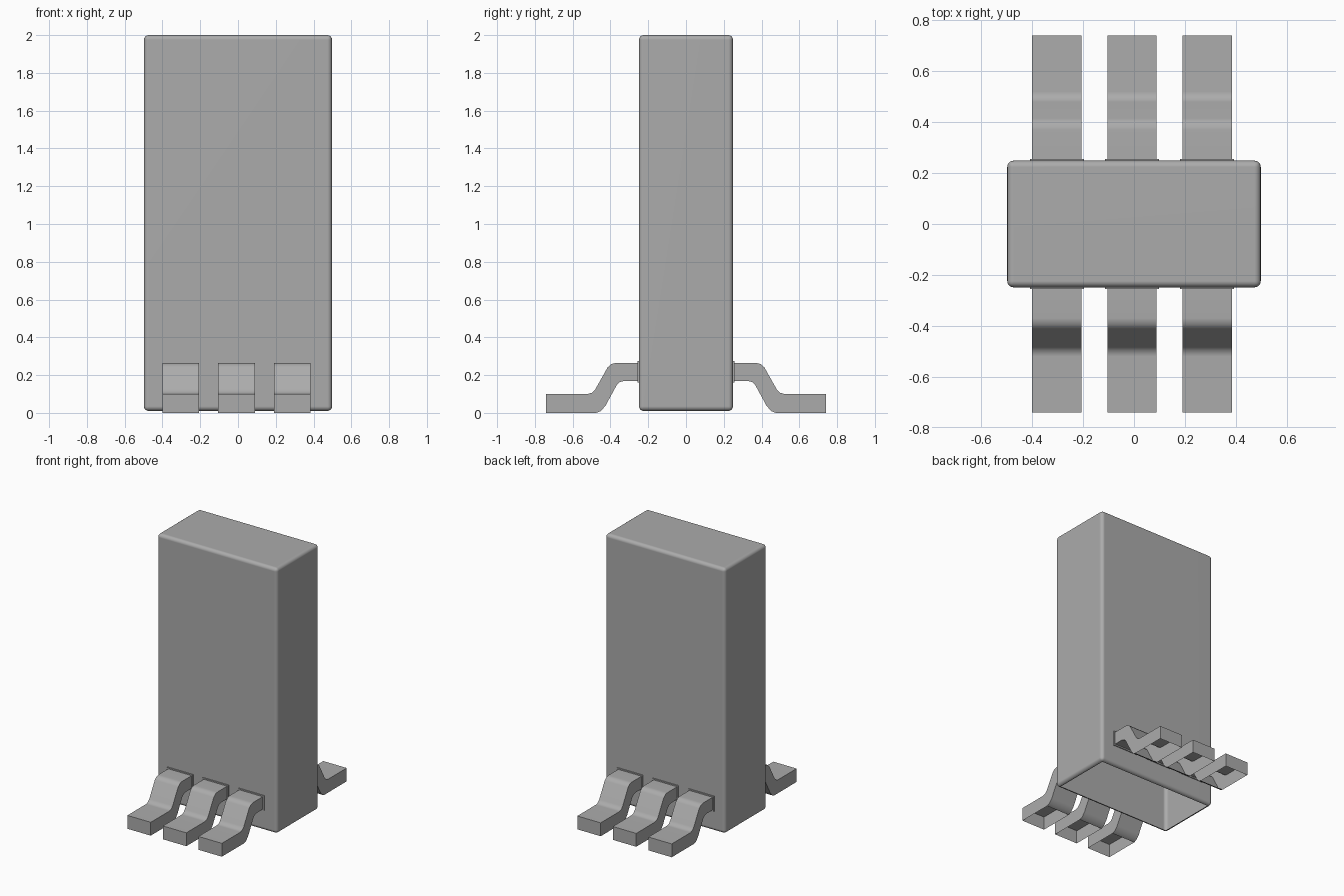
import bpy, bmesh, math

if "Cube" in bpy.data.objects:
    bpy.data.objects.remove(bpy.data.objects["Cube"])

PITCH, FIRST = 0.295, -0.303

# Dark grey shared by all parts
grey = bpy.data.materials.new("dark_grey")
grey.diffuse_color = (0.41, 0.41, 0.41, 1)
grey.use_nodes = True
grey.node_tree.nodes["Principled BSDF"].inputs["Base Color"].default_value = grey.diffuse_color


def add_object(name, bm):
    mesh = bpy.data.meshes.new(name)
    bm.to_mesh(mesh)
    bm.free()
    mesh.materials.append(grey)
    obj = bpy.data.objects.new(name, mesh)
    bpy.context.collection.objects.link(obj)
    bpy.ops.object.select_all(action='DESELECT')
    obj.select_set(True)
    bpy.context.view_layer.objects.active = obj
    bpy.ops.object.shade_smooth_by_angle(angle=math.radians(35))
    # keep the large faces evenly shaded
    weighted = obj.modifiers.new("flat_faces", 'WEIGHTED_NORMAL')
    weighted.keep_sharp = True
    return obj


def box(x, y0, y1, z0, z1):
    bm = bmesh.new()
    bmesh.ops.create_cube(bm, size=1)
    for v in bm.verts:
        v.co.x *= 2 * x
        v.co.y = y1 if v.co.y > 0 else y0
        v.co.z = z1 if v.co.z > 0 else z0
    return bm


def drop_faces(bm, test):
    bm.normal_update()
    bmesh.ops.delete(bm, geom=[f for f in bm.faces if test(f)], context='FACES')


def repeat(obj):
    # three along x, mirrored to the other side of the body
    obj.location.x = FIRST
    arr = obj.modifiers.new("row", 'ARRAY')
    arr.count = 3
    arr.use_relative_offset = False
    arr.use_constant_offset = True
    arr.constant_offset_displace = (PITCH, 0, 0)
    mir = obj.modifiers.new("both_sides", 'MIRROR')
    mir.use_axis = (False, True, False)


# Rounded housing, open underneath
bm = box(0.498, -0.249, 0.249, 0.01, 2.0)
bmesh.ops.bevel(bm, geom=bm.edges[:], offset=0.025, segments=4,
                profile=0.5, affect='EDGES')
drop_faces(bm, lambda f: f.normal.z < -0.99 and f.calc_area() > 0.1)
add_object("housing", bm)

# Thin collars where the leads leave the housing
bm = box(0.106, -0.256, -0.249, 0.16, 0.274)
drop_faces(bm, lambda f: f.normal.y > 0.9)
repeat(add_object("lead_collar", bm))

# Bent leads: upper and lower side profiles (distance from centre, height)
upper = [(0.25, 0.265), (0.37, 0.265), (0.395, 0.259), (0.415, 0.241),
         (0.48, 0.125), (0.497, 0.107), (0.52, 0.10), (0.74, 0.10)]
lower = [(0.25, 0.17), (0.325, 0.17), (0.35, 0.163), (0.367, 0.147),
         (0.425, 0.04), (0.45, 0.01), (0.475, 0.0), (0.74, 0.0)]
HALF = 0.097
bm = bmesh.new()
rings = []
for (yu, zu), (yl, zl) in zip(upper, lower):
    rings.append([bm.verts.new(p) for p in (
        (-HALF, -yu, zu), (HALF, -yu, zu), (HALF, -yl, zl), (-HALF, -yl, zl))])
for a, b in zip(rings, rings[1:]):
    for i in range(4):
        j = (i + 1) % 4
        bm.faces.new((a[i], b[i], b[j], a[j]))
bm.faces.new(rings[-1])
bmesh.ops.recalc_face_normals(bm, faces=bm.faces[:])
# foot underside is open
drop_faces(bm, lambda f: all(v.co.z < 0.001 for v in f.verts))
repeat(add_object("lead", bm))
